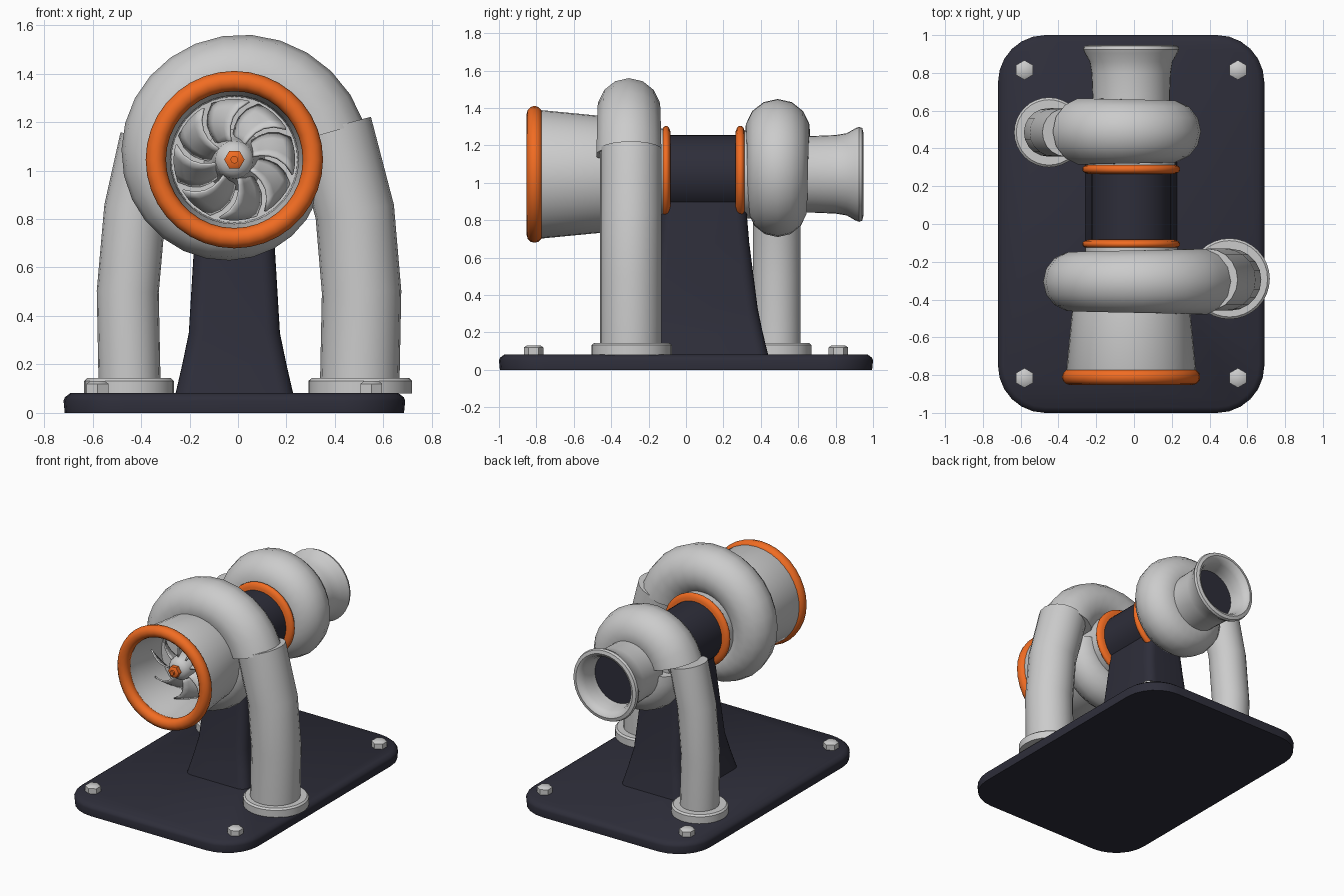
import bpy, bmesh
from math import sin, cos, pi, radians
from mathutils import Vector

if "Cube" in bpy.data.objects:
    bpy.data.objects.remove(bpy.data.objects["Cube"])

CX, CZ = -0.015, 1.045          # shaft axis runs along y


def material(name, rgb):
    m = bpy.data.materials.new(name)
    m.diffuse_color = (*rgb, 1)
    m.use_nodes = True
    m.node_tree.nodes["Principled BSDF"].inputs["Base Color"].default_value = m.diffuse_color
    return m


DARK = material("dark_metal", (0.027, 0.027, 0.042))
ORANGE = material("orange_metal", (0.88, 0.15, 0.016))


def finish(name, bm, mat=None):
    bmesh.ops.remove_doubles(bm, verts=bm.verts, dist=1e-5)
    bmesh.ops.recalc_face_normals(bm, faces=bm.faces)
    me = bpy.data.meshes.new(name)
    bm.to_mesh(me)
    bm.free()
    ob = bpy.data.objects.new(name, me)
    bpy.context.collection.objects.link(ob)
    if mat:
        me.materials.append(mat)
    return ob


def loft(name, rings, mat=None, caps=True, loop=False):
    """Skin a list of equal-length point rings."""
    bm = bmesh.new()
    vs = [[bm.verts.new(p) for p in r] for r in rings]
    n = len(vs[0])
    pairs = list(zip(vs, vs[1:])) + ([(vs[-1], vs[0])] if loop else [])
    for a, b in pairs:
        for i in range(n):
            j = (i + 1) % n
            bm.faces.new((a[i], a[j], b[j], b[i]))
    if caps and not loop:
        bm.faces.new(vs[0])
        bm.faces.new(vs[-1])
    return finish(name, bm, mat)


def lathe(name, profile, mat=None, seg=36, loop=False, caps=True):
    """Turn (y, radius) points around the shaft axis."""
    rings = [[(CX + r * cos(2 * pi * i / seg), y, CZ + r * sin(2 * pi * i / seg))
              for i in range(seg)] for y, r in profile]
    return loft(name, rings, mat, caps, loop)


def upright(name, x, y, profile, seg, mat=None):
    """Turn (z, radius) points around a vertical axis."""
    return loft(name, [[(x + r * cos(2 * pi * i / seg + pi / 2), y + r * sin(2 * pi * i / seg + pi / 2), z)
                        for i in range(seg)] for z, r in profile], mat)


def rounded_rect(cx, cy, hx, hy, rad, z, n=6):
    pts = []
    for k, (sx, sy) in enumerate([(1, 1), (-1, 1), (-1, -1), (1, -1)]):
        for i in range(n + 1):
            a = pi / 2 * (k + i / n)
            pts.append((cx + sx * (hx - rad) + rad * cos(a), cy + sy * (hy - rad) + rad * sin(a), z))
    return pts


def scroll(name, cy, start, sweep, outer, tube, steps=26, sides=14):
    """Snail housing: tube growing around the shaft."""
    rings = []
    for s in range(steps + 1):
        t = s / steps
        a = radians(start + sweep * t)
        r = tube[0] + (tube[1] - tube[0]) * t
        big = outer[0] + (outer[1] - outer[0]) * t - r
        rings.append([(CX + (big + r * cos(b)) * cos(a), cy + r * sin(b), CZ + (big + r * cos(b)) * sin(a))
                      for b in (2 * pi * i / sides for i in range(sides))])
    return loft(name, rings)


def pipe(name, cy, path, r, sides=20):
    """Bent pipe in the x-z plane."""
    pts = [Vector((x, cy, z)) for x, z in path]
    rings = []
    for i, p in enumerate(pts):
        d = (pts[min(i + 1, len(pts) - 1)] - pts[max(i - 1, 0)]).normalized()
        side = Vector((0, 1, 0)).cross(d)
        rings.append([p + side * r * cos(2 * pi * k / sides) + Vector((0, r * sin(2 * pi * k / sides), 0))
                      for k in range(sides)])
    return loft(name, rings)


# base plate and pedestal
loft("base_plate", [rounded_rect(CX, 0, 0.705 - d, 1 - d, 0.25 - d, z)
                    for z, d in [(0, 0.005), (0.05, 0), (0.065, 0.006), (0.083, 0.03)]], DARK)
loft("pedestal", [rounded_rect(CX, 0.095, hx, hy, 0.06, z)
                  for z, hx, hy in [(0.07, 0.245, 0.347), (0.2, 0.215, 0.315), (0.33, 0.188, 0.288),
                                    (0.68, 0.167, 0.243), (0.95, 0.145, 0.22)]], DARK)

# corner bolts
for i, (x, y) in enumerate([(-0.58, 0.815), (0.55, 0.815), (-0.58, -0.815), (0.55, -0.815)]):
    upright(f"base_bolt_{i + 1}", x, y, [(0.07, 0.052), (0.12, 0.052), (0.131, 0.035)], 6)

# centre bearing housing and clamp rings
lathe("bearing_housing", [(-0.2, 0.21), (0.4, 0.21)], DARK)
for name, a, b, r in [("front_clamp_ring", -0.13, -0.083, 0.258), ("rear_clamp_ring", 0.265, 0.315, 0.258)]:
    lathe(name, [(a, r - 0.03), (a + 0.008, r - 0.008), (a + 0.018, r), (b - 0.018, r),
                 (b - 0.008, r - 0.008), (b, r - 0.03)], ORANGE)
lathe("compressor_back_plate", [(-0.35, 0.245), (-0.12, 0.245)])
lathe("turbine_front_plate", [(0.305, 0.235), (0.55, 0.235)])

# snail housings
scroll("compressor_scroll", -0.305, 0, -344, (0.365, 0.556), (0.135, 0.178))
scroll("turbine_scroll", 0.49, 180, 344, (0.30, 0.432), (0.15, 0.18))

# down pipes with floor flanges
pipe("compressor_pipe", -0.295, [(0.39, 1.18), (0.482, 0.83), (0.51, 0.5), (0.502, 0.1)], 0.164)
pipe("turbine_pipe", 0.485, [(-0.36, 1.13), (-0.425, 0.84), (-0.455, 0.5), (-0.447, 0.1)], 0.128)
for name, x, y, r in [("compressor_flange", 0.505, -0.29, 0.214), ("turbine_flange", -0.45, 0.485, 0.185)]:
    upright(name, x, y, [(0.08, r), (0.132, r), (0.143, r - 0.012)], 32)

# intake funnel with back wall, and its lip
lathe("intake_funnel", [(-0.3, 0.305), (-0.48, 0.315), (-0.77, 0.343), (-0.82, 0.325), (-0.81, 0.292),
                        (-0.72, 0.283), (-0.62, 0.265), (-0.475, 0.26), (-0.465, 0.1)])
lathe("intake_lip", [(-0.81 + 0.042 * sin(2 * pi * i / 12), 0.324 + 0.042 * cos(2 * pi * i / 12))
                     for i in range(12)], ORANGE, loop=True)

# exhaust outlet and its dark throat
lathe("exhaust_outlet", [(0.58, 0.205), (0.68, 0.205), (0.80, 0.21), (0.86, 0.22), (0.905, 0.246),
                         (0.925, 0.254), (0.942, 0.248), (0.948, 0.225), (0.938, 0.205), (0.90, 0.188),
                         (0.84, 0.178), (0.72, 0.175)], caps=False)
lathe("exhaust_throat", [(0.70, 0.177), (0.80, 0.177)], DARK)

# compressor wheel: hub, blades and nut
lathe("wheel_hub", [(-0.46, 0.13), (-0.52, 0.095), (-0.6, 0.084), (-0.645, 0.078),
                    (-0.67, 0.06), (-0.685, 0.03)], seg=24)
lathe("shaft_nut", [(-0.66, 0.042), (-0.71, 0.042), (-0.718, 0.03)], ORANGE, seg=6)
lathe("shaft_tip", [(-0.70, 0.016), (-0.73, 0.016)], ORANGE, seg=12)
BLADES = 8
bm = bmesh.new()
for k in range(BLADES):
    grid = []
    for i in range(6):                      # hub to tip
        u = i / 5
        r = 0.07 + 0.178 * u
        row = []
        for j in range(5):                  # leading to trailing edge
            v = j / 4
            a = 2 * pi * k / BLADES + 0.2 - 0.45 * u * u + 0.62 * v
            y = -0.635 + 0.02 * u + 0.135 * v
            row.append(bm.verts.new((CX + r * cos(a), y, CZ + r * sin(a))))
        grid.append(row)
    for i in range(5):
        for j in range(4):
            bm.faces.new((grid[i][j], grid[i + 1][j], grid[i + 1][j + 1], grid[i][j + 1]))
blades = finish("wheel_blades", bm)
thick = blades.modifiers.new("thickness", 'SOLIDIFY')
thick.thickness = 0.01
thick.offset = 0

# smooth shading with sharp edges kept
for ob in bpy.context.collection.objects:
    ob.select_set(True)
bpy.context.view_layer.objects.active = blades
bpy.ops.object.shade_smooth_by_angle(angle=radians(40))
